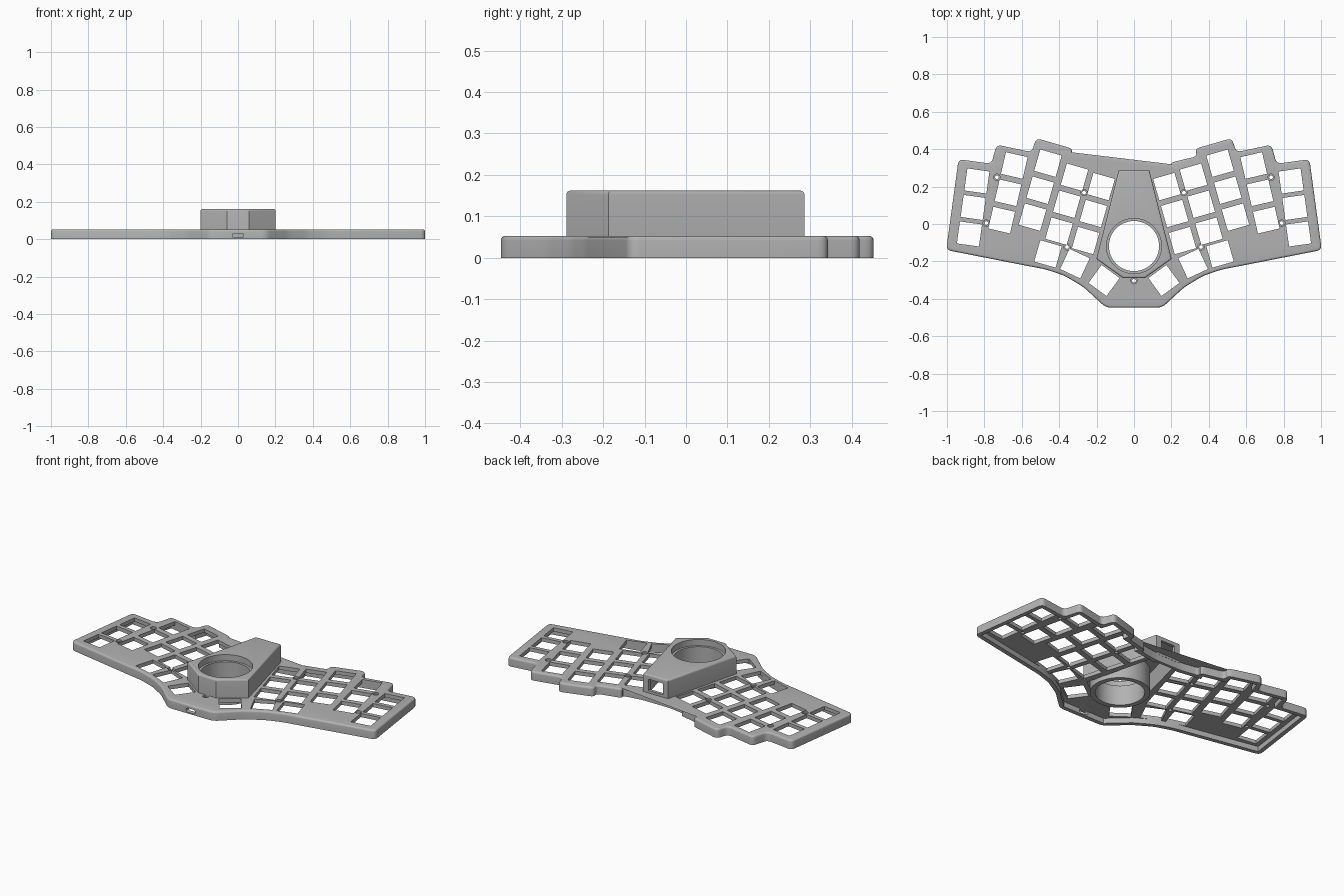
import bpy, bmesh, math
from mathutils import Vector, Matrix

if "Cube" in bpy.data.objects:
    bpy.data.objects.remove(bpy.data.objects["Cube"])

grey = bpy.data.materials.new("warm_grey")
grey.diffuse_color = (0.45, 0.45, 0.45, 1)
grey.use_nodes = True
grey.node_tree.nodes["Principled BSDF"].inputs["Base Color"].default_value = grey.diffuse_color


def mirror_outline(right):
    """Close a right-hand outline (bottom to top) with its mirror image."""
    return [Vector(p) for p in right] + [Vector((-x, y)) for x, y in reversed(right)]


def inset(pts, d):
    """Move every edge of a counter-clockwise outline inwards by d."""
    out, n = [], len(pts)
    for i, p in enumerate(pts):
        a, b = (p - pts[i - 1]).normalized(), (pts[(i + 1) % n] - p).normalized()
        na, nb = Vector((-a.y, a.x)), Vector((-b.y, b.x))
        out.append(p + (na + nb) * d / (1 + na.dot(nb)))
    return out


def rounded(pts, r, steps=5):
    """Replace corners by short curves."""
    out, n = [], len(pts)
    for i, p in enumerate(pts):
        u, v = pts[i - 1] - p, pts[(i + 1) % n] - p
        a = p + u.normalized() * min(r, u.length * 0.45)
        b = p + v.normalized() * min(r, v.length * 0.45)
        for k in range(steps + 1):
            t = k / steps
            out.append(a * (1 - t) ** 2 + p * 2 * t * (1 - t) + b * t * t)
    return out


def circle(cx, cy, r, n=64):
    return [Vector((cx + r * math.cos(2 * math.pi * k / n),
                    cy + r * math.sin(2 * math.pi * k / n))) for k in range(n)]


def box(cx, cy, w, h, deg=0):
    rot = Matrix.Rotation(math.radians(deg), 2)
    return [Vector((cx, cy)) + rot @ Vector((sx * w / 2, sy * h / 2))
            for sx, sy in ((-1, -1), (1, -1), (1, 1), (-1, 1))]


def loft(name, *solids):
    """Make one object from solids, each a list of (outline, z) rings."""
    bm = bmesh.new()
    for rings in solids:
        loops = [[bm.verts.new((p.x, p.y, z)) for p in pts] for pts, z in rings]
        n = len(loops[0])
        bm.faces.new(loops[0][::-1])
        bm.faces.new(loops[-1])
        for lo, hi in zip(loops, loops[1:]):
            for i in range(n):
                j = (i + 1) % n
                bm.faces.new((lo[i], lo[j], hi[j], hi[i]))
    bmesh.ops.recalc_face_normals(bm, faces=bm.faces)
    mesh = bpy.data.meshes.new(name)
    bm.to_mesh(mesh)
    bm.free()
    mesh.materials.append(grey)
    obj = bpy.data.objects.new(name, mesh)
    bpy.context.collection.objects.link(obj)
    return obj


def prism(pts, z0, z1):
    return [(pts, z0), (pts, z1)]


def soft_top(pts, z0, z1, r):
    """Rings of a prism whose top edge is rounded by r."""
    rings = [(pts, z0)]
    for k in range(5):
        a = math.pi / 2 * k / 4
        rings.append((inset(pts, r * (1 - math.cos(a))), z1 - r + r * math.sin(a)))
    return rings


def cut(obj, cutter):
    """Subtract the cutter, bake the result and remove the cutter."""
    mod = obj.modifiers.new("cut", 'BOOLEAN')
    mod.object, mod.operation, mod.solver = cutter, 'DIFFERENCE', 'EXACT'
    dg = bpy.context.evaluated_depsgraph_get()
    mesh = bpy.data.meshes.new_from_object(obj.evaluated_get(dg))
    obj.modifiers.clear()
    obj.data = mesh
    bpy.data.objects.remove(cutter)


TOP, POD_TOP = 0.053, 0.162

# Case shell: stepped outline, rounded upper rim, hollow underside
case_outline = mirror_outline([
    (0.15, -0.447), (0.27, -0.337), (0.37, -0.277), (0.47, -0.243), (0.56, -0.226),
    (1.004, -0.139), (0.938, 0.346), (0.762, 0.322), (0.735, 0.424), (0.547, 0.384),
    (0.523, 0.459), (0.327, 0.402), (0.337, 0.362), (0.195, 0.328), (0.202, 0.303),
    (0.09, 0.285)])
case = loft("case_plate", soft_top(rounded(case_outline, 0.028), 0, TOP, 0.011))
cut(case, loft("case_cavity", prism(inset(case_outline, 0.025), -0.02, 0.031)))

# Key openings: (top key x, y, tilt, pitch, count) per column, then thumb keys
columns = [(0.84, 0.23, 8, 0.143, 3), (0.64, 0.313, 13, 0.15, 3),
           (0.46, 0.325, 16, 0.15, 3), (0.318, 0.25, 16, 0.15, 3),
           (0.176, 0.20, 16, 0.15, 3), (0.46, -0.16, 16, 0, 1),
           (0.316, -0.212, 25, 0, 1), (0.16, -0.302, 36, 0, 1)]
holes = []
for x, y, deg, pitch, count in columns:
    a = math.radians(deg)
    for k in range(count):
        cx, cy = x + k * pitch * math.sin(a), y - k * pitch * math.cos(a)
        for s in (1, -1):
            holes.append(prism(box(s * cx, cy, 0.119, 0.119, s * deg), -0.02, 0.1))
cut(case, loft("key_holes", *holes))

# Screw holes with a shallow counterbore
screws = [(0, -0.303)] + [(s * x, y) for s in (1, -1) for x, y in
                          ((0.733, 0.25), (0.79, 0.005), (0.267, 0.168), (0.358, -0.123))]
cut(case, loft("screw_holes", *[
    [(circle(x, y, 0.010, 20), -0.02), (circle(x, y, 0.010, 20), 0.043),
     (circle(x, y, 0.017, 20), 0.0435), (circle(x, y, 0.017, 20), 0.1)]
    for x, y in screws]))

# Cable slot through the front wall
slot = loft("cable_slot", prism(rounded(box(0, 0.02, 0.058, 0.024), 0.011), 0.40, 0.47))
slot.data.transform(Matrix.Rotation(math.pi / 2, 4, 'X'))
slot.matrix_world = Matrix.Identity(4)
cut(case, slot)

# Raised pod in the middle, hollow and open into the case
pod_outline = mirror_outline([(0.058, -0.289), (0.201, -0.187), (0.082, 0.286)])
pod_inner = inset(pod_outline, 0.018)
cut(case, loft("pod_opening", prism(pod_inner, -0.02, 0.1)))
pod = loft("pod", soft_top(pod_outline, 0.04, POD_TOP, 0.010))
cut(pod, loft("pod_cavity", prism(pod_inner, 0.0, 0.145)))
BALL_Y = -0.118
cut(pod, loft("ball_opening", prism(circle(0, BALL_Y, 0.147), 0.1, 0.2)))
cut(pod, loft("rear_window", prism(box(0, 0.28, 0.095, 0.08), 0.068, 0.135)))

# Ball socket: tube with a ledge below the opening
socket = loft("ball_socket", prism(circle(0, BALL_Y, 0.163), 0.005, 0.15))
cut(socket, loft("socket_bore", [
    (circle(0, BALL_Y, 0.134), -0.02), (circle(0, BALL_Y, 0.134), 0.125),
    (circle(0, BALL_Y, 0.147), 0.1255), (circle(0, BALL_Y, 0.147), 0.2)]))

# Smooth curved areas, keep creases sharp
for obj in (case, pod, socket):
    bpy.ops.object.select_all(action='DESELECT')
    obj.select_set(True)
    bpy.context.view_layer.objects.active = obj
    bpy.ops.object.shade_smooth_by_angle(angle=math.radians(30))
